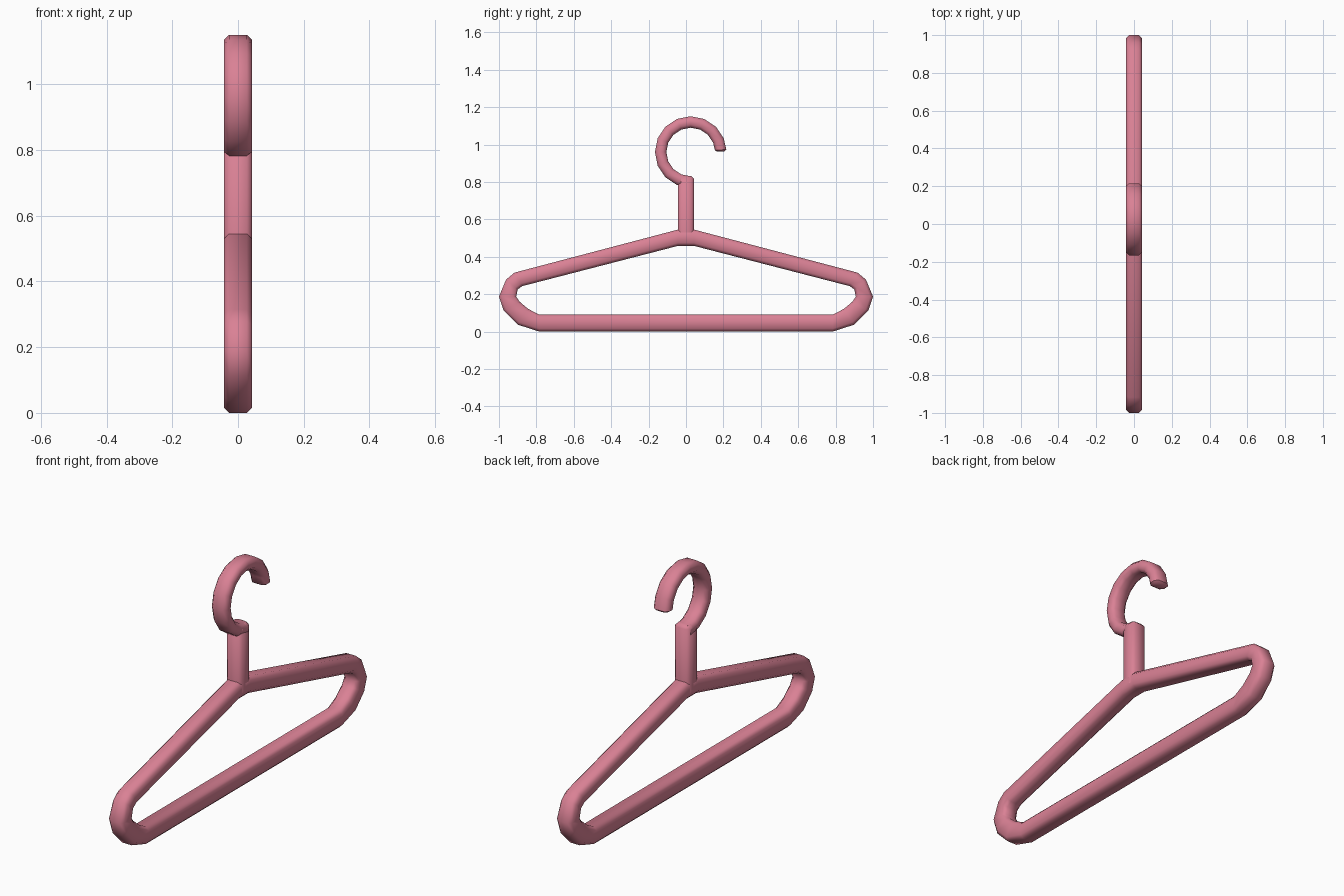
import bpy, bmesh, math

if "Cube" in bpy.data.objects:
    bpy.data.objects.remove(bpy.data.objects["Cube"])

pink = bpy.data.materials.new("rose pink plastic")
pink.diffuse_color = (0.70, 0.22, 0.30, 1)
pink.use_nodes = True
pink.node_tree.nodes["Principled BSDF"].inputs["Base Color"].default_value = pink.diffuse_color
HALF = 0.043   # half thickness along x
CH = 0.016     # chamfer of the bar section


def section(outer, inner, shrink=0.0):
    """Chamfered rectangle between an outer and an inner point in the YZ plane."""
    (oy, oz), (iy, iz) = outer, inner
    cy, cz = (oy + iy) / 2, (oz + iz) / 2
    d = math.hypot(oy - iy, oz - iz)
    uy, uz = (oy - iy) / d, (oz - iz) / d
    w, h = HALF - shrink, d / 2 - shrink
    c = CH - shrink * 0.4
    pts = [(w, h - c), (w - c, h), (c - w, h), (-w, h - c),
           (-w, c - h), (c - w, -h), (w - c, -h), (w, c - h)]
    return [(x, cy + uy * t, cz + uz * t) for x, t in pts]


def sweep(name, sections, closed=False):
    bm = bmesh.new()
    rings = [[bm.verts.new(p) for p in s] for s in sections]
    n = len(rings)
    for i in range(n if closed else n - 1):
        a, b = rings[i], rings[(i + 1) % n]
        for k in range(8):
            m = (k + 1) % 8
            bm.faces.new((a[k], a[m], b[m], b[k]))
    if not closed:
        bm.faces.new(rings[0])
        bm.faces.new(rings[-1])
    bmesh.ops.recalc_face_normals(bm, faces=bm.faces[:])
    me = bpy.data.meshes.new(name)
    bm.to_mesh(me)
    bm.free()
    me.materials.append(pink)
    ob = bpy.data.objects.new(name, me)
    bpy.context.collection.objects.link(ob)
    bpy.ops.object.select_all(action='DESELECT')
    ob.select_set(True)
    bpy.context.view_layer.objects.active = ob
    bpy.ops.object.shade_smooth_by_angle(angle=math.radians(50))
    return ob


# Shoulder frame: outer / inner outline of the right half, mirrored
right = [((0.043, 0.545), (0.043, 0.458)),
         ((0.917, 0.315), (0.875, 0.243)),
         ((0.962, 0.278), (0.900, 0.225)),
         ((1.000, 0.187), (0.908, 0.187)),
         ((0.975, 0.112), (0.890, 0.160)),
         ((0.900, 0.037), (0.845, 0.122)),
         ((0.785, 0.000), (0.785, 0.090))]
left = [((-o[0], o[1]), (-i[0], i[1])) for o, i in reversed(right)]
sweep("shoulder_frame", [section(o, i) for o, i in right + left], closed=True)

# Upright neck with a chamfered top
neck = [section((HALF, z), (-HALF, z), s)
        for z, s in ((0.49, 0), (0.817, 0), (0.831, 0.013))]
sweep("neck", neck)

# Hook: open ring from the neck round to the tip
CY, CZ, RO, RI = 0.025, 0.96, 0.191, 0.130


def ring_section(deg, shrink=0.0):
    a = math.radians(deg)
    c, s = math.cos(a), math.sin(a)
    return section((CY + RO * c, CZ + RO * s), (CY + RI * c, CZ + RI * s), shrink)


hook = [ring_section(270 - 22.5 * i) for i in range(12)]
hook += [ring_section(4), ring_section(1, 0.011)]
sweep("hook", hook)
